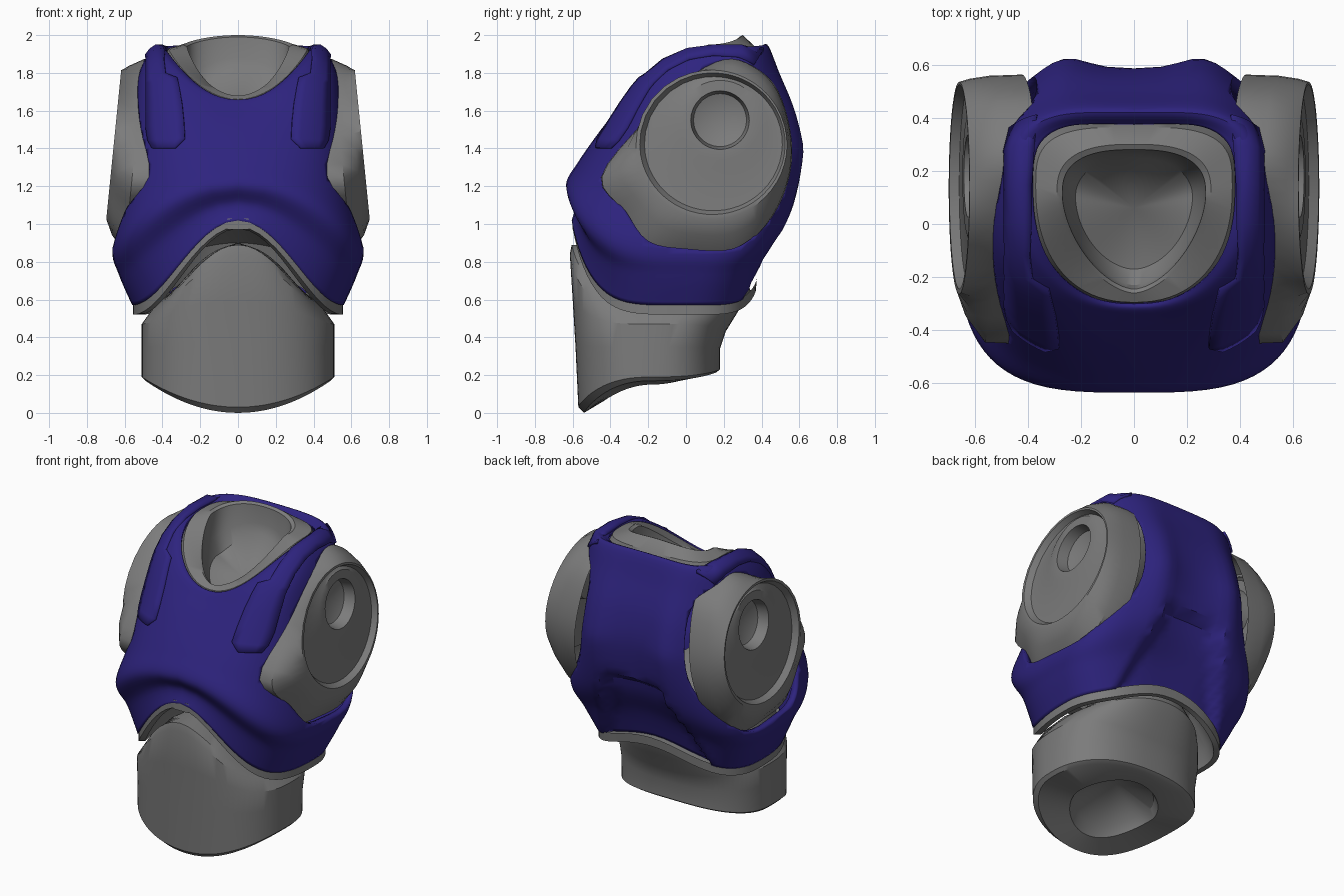
import bpy, bmesh, math
from mathutils import Vector
from mathutils.bvhtree import BVHTree

if "Cube" in bpy.data.objects:
    bpy.data.objects.remove(bpy.data.objects["Cube"])


def material(name, rgb):
    m = bpy.data.materials.new(name)
    m.use_nodes = True
    m.diffuse_color = (*rgb, 1)
    m.node_tree.nodes["Principled BSDF"].inputs["Base Color"].default_value = (*rgb, 1)
    return m


BLUE = material("deep blue", (0.027, 0.017, 0.21))
GREY = material("mid grey", (0.2, 0.2, 0.2))
N = 80


def ring(spec):
    """Closed ring: front y z, side x y z, back y z, arch power, front and back roundness."""
    yf, zf, sx, ys, zs, yb, zb, q, ef, eb = spec
    pts = []
    for i in range(N):
        a = math.tau * i / N
        s, c = math.sin(a), math.cos(a)
        e = ef if c > 0 else eb
        ye, ze = (yf, zf) if c > 0 else (yb, zb)
        u = abs(s) ** e
        w = max(0, 1 - u * u) ** q
        pts.append(Vector((math.copysign(u, s) * sx,
                           ys + (ye - ys) * abs(c) ** e, zs + (ze - zs) * w)))
    return pts


def spline(pts, k, closed=False):
    """Catmull-Rom resampling with k steps per span."""
    pts = [Vector(p) for p in pts]
    n, out = len(pts), []
    for i in range(n if closed else n - 1):
        ids = [(i + d) % n if closed else min(max(i + d, 0), n - 1) for d in (-1, 0, 1, 2)]
        a, b, c, d = (pts[j] for j in ids)
        for j in range(k):
            t = j / k
            out.append(0.5 * (2 * b + (c - a) * t + (2 * a - 5 * b + 4 * c - d) * t * t
                              + (3 * b - a - 3 * c + d) * t ** 3))
    return out if closed else out + [pts[-1]]


def add_object(name, bm, mat, mirror=False, thick=0):
    bmesh.ops.recalc_face_normals(bm, faces=bm.faces)
    mesh = bpy.data.meshes.new(name)
    bm.to_mesh(mesh)
    ob = bpy.data.objects.new(name, mesh)
    bpy.context.collection.objects.link(ob)
    mesh.materials.append(mat)
    bpy.ops.object.select_all(action="DESELECT")
    ob.select_set(True)
    bpy.context.view_layer.objects.active = ob
    bpy.ops.object.shade_smooth_by_angle(angle=math.radians(32))
    if mirror:
        ob.modifiers.new("mirror", "MIRROR")
    if thick:
        mod = ob.modifiers.new("thickness", "SOLIDIFY")
        mod.thickness, mod.offset = thick, -1
    return ob


def loft(rings, start=None, end=None):
    """Skin closed rings; start and end are optional cap centres."""
    bm = bmesh.new()
    rows = [[bm.verts.new(p) for p in r] for r in rings]
    n = len(rows[0])
    for a, b in zip(rows, rows[1:]):
        for i in range(n):
            bm.faces.new((a[i], a[(i + 1) % n], b[(i + 1) % n], b[i]))
    for centre, row in ((start, rows[0]), (end, rows[-1])):
        if centre:
            v = bm.verts.new(centre)
            for i in range(n):
                bm.faces.new((row[i], row[(i + 1) % n], v))
    return bm


# Chest shell, hem to neck
chest_specs = [
    (-.605, 1.02, .56, .00, .57, .38, .70, 2, .85, .8),
    (-.585, 1.11, .63, .03, .73, .44, .87, 1.5, .72, .75),
    (-.635, 1.21, .665, .05, .87, .54, 1.08, 1, .6, .7),
    (-.57, 1.33, .61, .08, 1.15, .585, 1.38, 1, .62, .7),
    (-.45, 1.50, .57, .10, 1.50, .56, 1.60, 1, .65, .7),
    (-.36, 1.61, .53, .14, 1.78, .49, 1.80, 1, .7, .7),
    (-.32, 1.655, .45, .20, 1.93, .43, 1.95, 1, .8, .6),
    (-.30, 1.655, .38, .14, 1.92, .375, 1.91, 1, .85, .55),
]
rings = [ring(s) for s in spline(chest_specs, 6)]
for r in rings:
    for p in r:
        if p.y > 0.2:
            # Shoulder blades and the sunken lower back panel
            blade = max(0, 1 - abs(p.z - 1.4) / 0.6)
            p.y += 0.055 * blade * math.exp(-((abs(p.x) - 0.27) / 0.12) ** 2)
            inside = min(0.2 + 0.35 * (1.17 - p.z) - abs(p.x), 1.17 - p.z)
            p.y -= 0.055 * min(1, max(0, inside / 0.035))
bm = loft(rings)
bmesh.ops.recalc_face_normals(bm, faces=bm.faces)
surface = BVHTree.FromBMesh(bm)
chest = add_object("chest_shell", bm, BLUE, thick=0.04)

# Shoulder opening outline in side profile
outline = spline([(-.44, 1.25), (-.32, 1.07), (-.2, .91), (0, .87), (.25, .87), (.42, 1.0),
                  (.53, 1.22), (.55, 1.45), (.48, 1.7), (.35, 1.83), (.2, 1.865), (0, 1.76),
                  (-.22, 1.54)], 4, True)
centre = Vector((.1, 1.4))


def outline_ring(x, scale, tilt=0.1):
    pts = [centre + (p - centre) * scale for p in outline]
    return [Vector((x - tilt * (p.y - 1.4), p.x, p.y)) for p in pts]


def oval_ring(x, cy, cz, ry, rz):
    pts = []
    for p in outline:
        a = math.atan2(p.y - centre.y, p.x - centre.x)
        z = cz + rz * math.sin(a)
        pts.append(Vector((x - 0.1 * (z - 1.4), cy + ry * math.cos(a), z)))
    return pts


def blend(a, b, t):
    return [p.lerp(q, t) for p, q in zip(a, b)]


cutter = add_object("shoulder_cutter", loft(
    [outline_ring(.3, 1, 0), outline_ring(1, 1, 0)], (.3, .1, 1.4), (1, .1, 1.4)),
    BLUE, mirror=True)
cutter.hide_render = True
cutter.hide_set(True)
cut = chest.modifiers.new("shoulder openings", "BOOLEAN")
cut.operation, cut.solver, cut.object = "DIFFERENCE", "EXACT", cutter

# Shoulder sockets: domed drum, dished face and round joint hole
base, lip = outline_ring(.545, 1.01), oval_ring(.66, .135, 1.42, .40, .395)
bulge = [p + Vector((.018, 0, 0)) for p in blend(base, lip, .5)]
add_object("shoulder_socket", loft([
    outline_ring(.42, 1.02), base, bulge, lip,
    oval_ring(.66, .14, 1.425, .385, .375), oval_ring(.625, .145, 1.425, .365, .355),
    oval_ring(.63, .18, 1.53, .25, .24), oval_ring(.64, .18, 1.55, .22, .21),
    oval_ring(.64, .18, 1.55, .155, .155), oval_ring(.57, .18, 1.55, .14, .14)],
    end=(.5, .18, 1.55)), GREY, mirror=True)

# Raised straps wrapped over the shoulders: angle around the torso, inner x, outer x
bm = bmesh.new()
rows = []
for angle, x0, x1 in ((0, .33, .45), (5, .28, .47), (15, .285, .48), (28, .295, .48),
                      (40, .31, .48), (47, .32, .48), (52, .38, .48), (65, .39, .48),
                      (80, .39, .48), (95, .39, .48), (110, .38, .48), (120, .36, .46)):
    a = math.radians(angle)
    ray = Vector((0, math.cos(a), -math.sin(a)))
    row = []
    for j in range(5):
        start = Vector((x0 + (x1 - x0) * j / 4, .1, 1.4)) - ray * 2
        hit = surface.ray_cast(start, ray)
        row.append(bm.verts.new(hit[0] + hit[1] * 0.014))
    rows.append(row)
for a, b in zip(rows, rows[1:]):
    for j in range(4):
        bm.faces.new((a[j], a[j + 1], b[j + 1], b[j]))
add_object("shoulder_strap", bm, BLUE, mirror=True, thick=0.025)

# Neck collar with sunken bowl
collar = [(-.30, 1.58, .42, .14, 1.82, .40, 1.82, 1, .85, .6),
          (-.295, 1.66, .37, .14, 1.93, .365, 1.94, .9, .88, .6),
          (-.26, 1.68, .29, .12, 1.95, .30, 2.0, .8, 1.2, .75),
          (-.245, 1.67, .27, .11, 1.94, .28, 1.99, .8, 1.2, .75),
          (-.23, 1.62, .26, .10, 1.78, .27, 1.88, 1, 1.2, .8),
          (-.17, 1.57, .22, .10, 1.68, .25, 1.82, 1, 1.1, .9)]
add_object("neck_collar", loft([ring(s) for s in collar], end=(0, .06, 1.6)), GREY)

# Grey hem trim and inner lining
trim = [(-.60, 1.03, .555, 0, .58, .375, .71, 2, .85, .8),
        (-.60, .985, .555, 0, .52, .37, .65, 2, .85, .8),
        (-.555, .975, .52, 0, .52, .34, .65, 2, .85, .8),
        (-.52, 1.02, .50, 0, .60, .32, .72, 2, .85, .8),
        (-.40, 1.06, .38, 0, .80, .25, .90, 1, .85, .8)]
add_object("hem_trim", loft([ring(s) for s in trim], end=(0, -.05, 1.0)), GREY)
bm = bmesh.new()
bmesh.ops.create_cube(bm, size=1)
bmesh.ops.scale(bm, verts=bm.verts, vec=(.11, .1, .06))
bmesh.ops.translate(bm, verts=bm.verts, vec=(0, -.55, 1.0))
add_object("hem_clasp", bm, GREY)

# Abdomen with a dished underside
abdomen = [(-.41, .13, .25, -.18, .20, .03, .24, 1, 1, 1),
           (-.44, .06, .28, -.18, .15, .05, .20, 1, 1, 1),
           (-.54, .00, .49, -.18, .17, .16, .215, 1, .85, .85),
           (-.57, .03, .51, -.18, .19, .18, .23, 1, .8, .8),
           (-.585, .35, .51, -.17, .35, .18, .34, 1, .8, .8),
           (-.60, .60, .51, -.15, .47, .21, .43, 1.5, .8, .8),
           (-.615, .84, .46, -.12, .54, .29, .56, 1.8, .8, .85),
           (-.605, .89, .43, -.10, .58, .32, .64, 1.7, .85, .9),
           (-.50, .89, .32, -.10, .66, .28, .78, 1, 1, 1)]
add_object("abdomen", loft([ring(s) for s in abdomen], (0, -.19, .33), (0, -.1, .9)), GREY)
